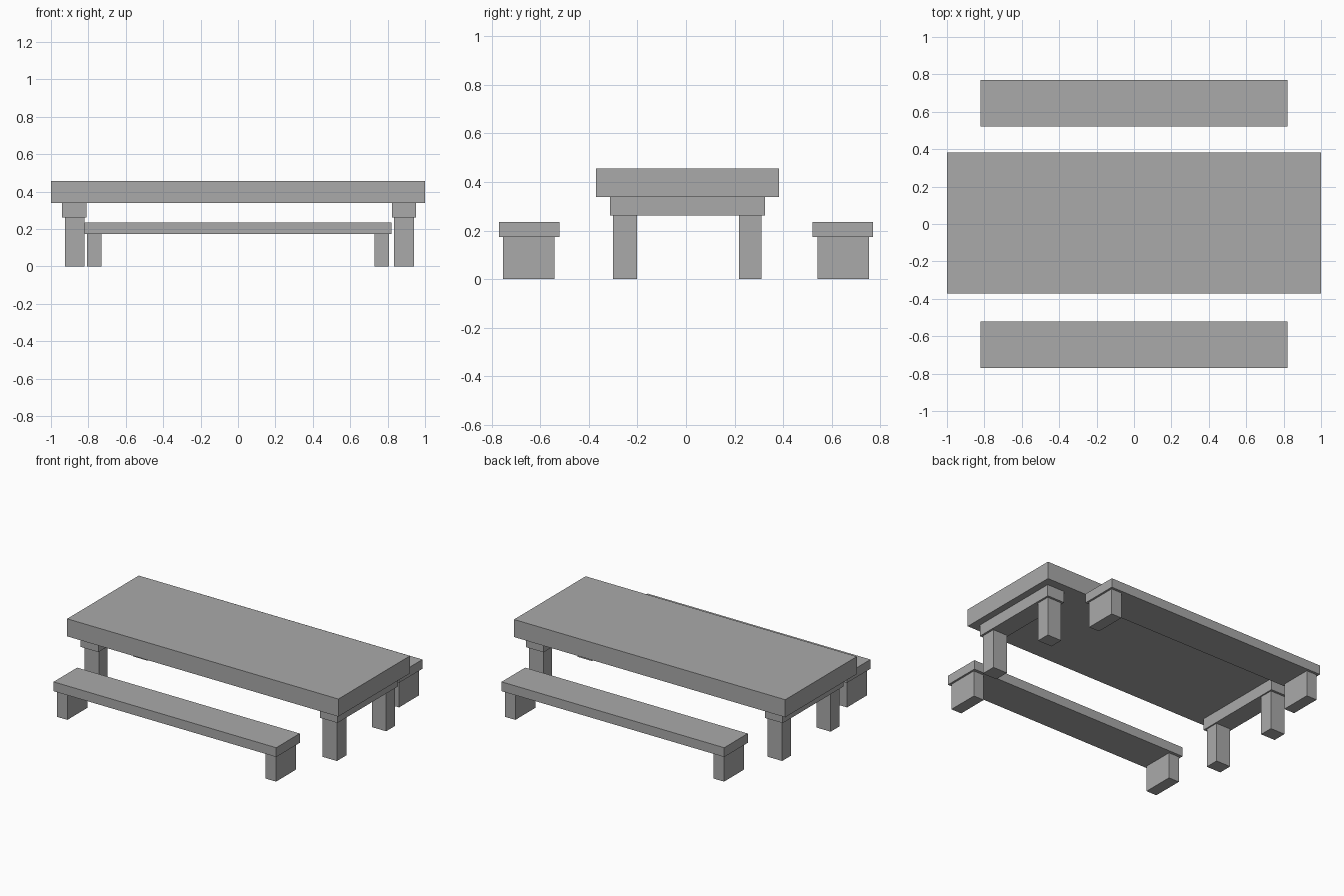
import bpy
import bmesh
from mathutils import Vector

default_cube = bpy.data.objects.get("Cube")
if default_cube:
    bpy.data.objects.remove(default_cube, do_unlink=True)

# One plain grey for every part
GREY = (0.4, 0.4, 0.4, 1.0)
grey = bpy.data.materials.new("plain_grey")
grey.use_nodes = True
grey.diffuse_color = GREY
grey.node_tree.nodes["Principled BSDF"].inputs["Base Color"].default_value = GREY


def box(name, x, y, z):
    """Add a box spanning the (low, high) ranges on each axis."""
    low, high = (Vector(corner) for corner in zip(x, y, z))
    bm = bmesh.new()
    bmesh.ops.create_cube(bm, size=1)
    bmesh.ops.scale(bm, vec=high - low, verts=bm.verts)
    bmesh.ops.translate(bm, vec=(low + high) / 2, verts=bm.verts)
    mesh = bpy.data.meshes.new(name)
    bm.to_mesh(mesh)
    bm.free()
    mesh.materials.append(grey)
    obj = bpy.data.objects.new(name, mesh)
    bpy.context.collection.objects.link(obj)
    return obj


# Heights of the layers
SEAT_LOW, SEAT_TOP = 0.174, 0.236
BEAM_LOW, BEAM_TOP, TABLE_TOP = 0.262, 0.339, 0.456

# Table top
box("table_top", (-1, 1), (-0.371, 0.383), (BEAM_TOP, TABLE_TOP))

# Cross beam and pair of legs at each end of the table
ends = {
    "right": ((-0.941, -0.811), (-0.926, -0.820)),
    "left": ((0.823, 0.953), (0.834, 0.940)),
}
for side, (beam_x, leg_x) in ends.items():
    box(f"{side}_cross_beam", beam_x, (-0.313, 0.325), (BEAM_LOW, BEAM_TOP))
    front_edge = -0.301 if side == "left" else -0.293
    box(f"{side}_front_leg", leg_x, (front_edge, -0.201), (0, BEAM_LOW))
    box(f"{side}_back_leg", leg_x, (0.218, 0.310), (0, BEAM_LOW))

# Matching benches along the front and back
for place, sign in (("front", -1), ("back", 1)):
    seat_y = sorted((sign * 0.522, sign * 0.770))
    leg_y = sorted((sign * 0.542, sign * 0.753))
    box(f"{place}_bench_seat", (-0.821, 0.821), seat_y, (SEAT_LOW, SEAT_TOP))
    for side, end in (("right", -1), ("left", 1)):
        leg_x = sorted((end * 0.731, end * 0.808))
        box(f"{place}_bench_{side}_leg", leg_x, leg_y, (0, SEAT_LOW))
